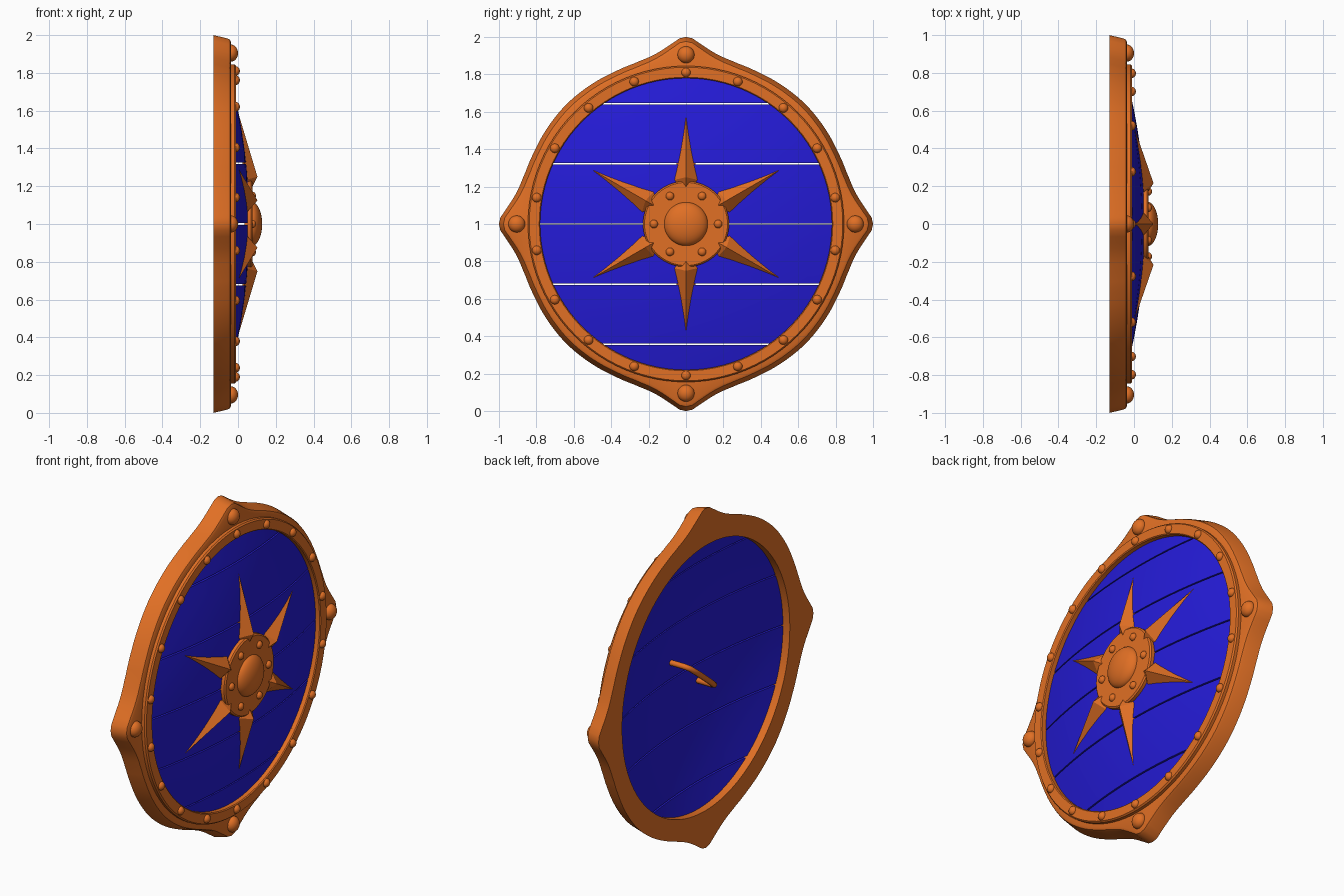
import bpy, bmesh, math
from mathutils import Vector, Matrix

if "Cube" in bpy.data.objects:
    bpy.data.objects.remove(bpy.data.objects["Cube"])

def material(name, col):
    m = bpy.data.materials.new(name)
    m.diffuse_color = col
    m.use_nodes = True
    m.node_tree.nodes["Principled BSDF"].inputs["Base Color"].default_value = m.diffuse_color
    return m

BRONZE = material("bronze", (0.75, 0.16, 0.018, 1))
BLUE = material("blue_paint", (0.018, 0.011, 0.68, 1))

def finish(name, bm, mat, angle=30):
    bmesh.ops.recalc_face_normals(bm, faces=bm.faces[:])
    me = bpy.data.meshes.new(name)
    bm.to_mesh(me)
    bm.free()
    ob = bpy.data.objects.new(name, me)
    bpy.context.collection.objects.link(ob)
    me.materials.append(mat)
    if angle:
        bpy.ops.object.select_all(action='DESELECT')
        ob.select_set(True)
        bpy.context.view_layer.objects.active = ob
        bpy.ops.object.shade_smooth_by_angle(angle=math.radians(angle))
    return ob

def at(x, r, a):
    """Point at depth x and polar position (r, a) on the shield face."""
    return Vector((x, r * math.cos(a), 1 + r * math.sin(a)))

def lathe(profile, n=96, closed=True):
    """Turn (r, x) points about the shield axis; r may be a function of angle."""
    bm = bmesh.new()
    rings = []
    for r, x in profile:
        if r == 0:
            v = bm.verts.new((x, 0, 1))
            rings.append([v] * n)
        else:
            rings.append([bm.verts.new(at(x, r(2 * math.pi * i / n) if callable(r) else r,
                                          2 * math.pi * i / n)) for i in range(n)])
    pairs = list(zip(rings, rings[1:])) + ([(rings[-1], rings[0])] if closed else [])
    for a, b in pairs:
        for i in range(n):
            j = (i + 1) % n
            quad = list(dict.fromkeys((a[i], a[j], b[j], b[i])))
            if len(quad) > 2:
                bm.faces.new(quad)
    return bm

# Outer rim: round with four cusps
CUSP = [(0, 1.0), (2, .993), (5, .962), (9, .929), (13, .911), (18, .902), (25, .899), (45, .905)]

def outline(a):
    d = math.degrees(a) % 90
    d = min(d, 90 - d)
    for (d0, r0), (d1, r1) in zip(CUSP, CUSP[1:]):
        if d <= d1 + 1e-6:
            return r0 + (r1 - r0) * (d - d0) / (d1 - d0)
    return CUSP[-1][1]

def inset(k):
    return lambda a: outline(a) - k

finish("rim", lathe([(.78, -.13), (outline, -.13), (inset(.018), -.055), (inset(.024), -.043),
                     (inset(.038), -.036), (.78, -.036)], 180), BRONZE)

# Raised band inside the rim
finish("rim_band", lathe([(.78, -.06), (.845, -.06), (.845, -.018), (.838, -.01),
                          (.785, -.01), (.78, -.015)]), BRONZE)

# Domed board sawn into six planks
def dome(r):
    return .06 - .165 * r * r

radii = [i * .1 for i in range(8)] + [.79]
board = [(r, dome(r)) for r in radii] + [(r, dome(r) - .045) for r in reversed(radii)]
STEP, GAP = .322, .004
for k in range(-3, 3):
    bm = lathe(board, closed=False)
    for z, s in ((1 + k * STEP + GAP, -1), (1 + (k + 1) * STEP - GAP, 1)):
        res = bmesh.ops.bisect_plane(bm, geom=bm.verts[:] + bm.edges[:] + bm.faces[:], dist=1e-5,
                                     plane_co=(0, 0, z), plane_no=(0, 0, s), clear_outer=True)
        cut = [e for e in res['geom_cut'] if isinstance(e, bmesh.types.BMEdge)]
        if cut:
            bmesh.ops.triangle_fill(bm, edges=cut, use_beauty=True)
    finish(f"plank_{k + 4}", bm, BLUE)

# Central boss: flat plate and dome
finish("boss_plate", lathe([(0, .035), (.23, .035), (.23, .07), (.222, .077), (0, .077)], 64, False), BRONZE)
cap = [(.117 * math.cos(t), .072 + .056 * math.sin(t))
       for t in [math.pi / 2 * i / 10 for i in range(10)]] + [(0, .128)]
finish("boss_dome", lathe(cap, 48, False), BRONZE)

# Rivets
def studs(name, count, ring, x, radius, height, offset=0.0):
    bm = bmesh.new()
    for i in range(count):
        m = (Matrix.Translation(at(x, ring, offset + 2 * math.pi * i / count))
             @ Matrix.Diagonal((height, radius, radius, 1)) @ Matrix.Rotation(math.pi / 2, 4, 'Y'))
        bmesh.ops.create_uvsphere(bm, u_segments=20, v_segments=12, radius=1, matrix=m)
    finish(name, bm, BRONZE, 60)

studs("band_rivets", 18, .81, -.012, .025, .022, math.pi / 2)
studs("cusp_studs", 4, .905, -.036, .045, .036)
studs("boss_rivets", 6, .172, .077, .022, .018)

# Six faceted star spikes
bm = bmesh.new()
for i in range(6):
    a = math.radians(30 + 60 * i)
    side = math.atan2(.067, .235)
    sr = math.hypot(.067, .235)
    base = [bm.verts.new(p) for p in (at(-.002, .6, a), at(.045, sr, a + side),
                                      at(.06, .165, a), at(.045, sr, a - side))]
    peak = bm.verts.new(at(.103, .25, a))
    low = bm.verts.new(at(.03, .25, a))
    for j in range(4):
        p, q = base[j], base[(j + 1) % 4]
        bm.faces.new((p, q, peak))
        bm.faces.new((q, p, low))
finish("star_spikes", bm, BRONZE, 0)

# Slanted grip on the back
cu = bpy.data.curves.new("grip", 'CURVE')
cu.dimensions = '3D'
cu.bevel_depth = .016
cu.bevel_resolution = 3
cu.use_fill_caps = True
sp = cu.splines.new('POLY')
path = [(.03, 1), (-.08, 1), (-.105, .9), (-.112, .5), (-.112, -.5), (-.105, -.9), (-.08, -1), (.03, -1)]
sp.points.add(len(path) - 1)
for p, (x, t) in zip(sp.points, path):
    p.co = (x, .125 * t, 1 + .1 * t, 1)
grip = bpy.data.objects.new("grip", cu)
bpy.context.collection.objects.link(grip)
cu.materials.append(BRONZE)
